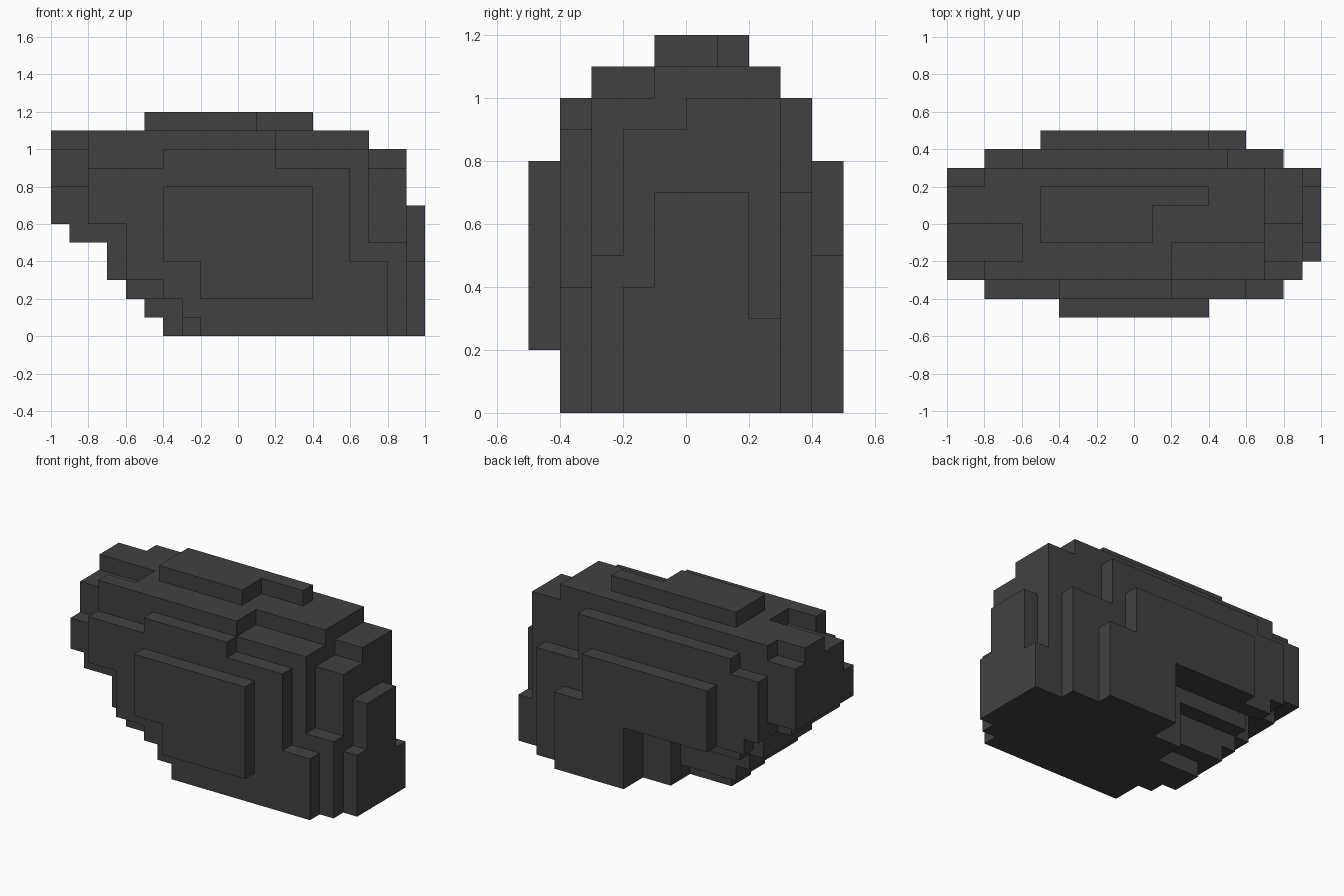
import bpy
import bmesh
from mathutils import Vector

cube = bpy.data.objects.get("Cube")
if cube:
    bpy.data.objects.remove(cube, do_unlink=True)

U = 0.1  # block size

# Dark grey stone
stone = bpy.data.materials.new("dark_grey_stone")
stone.use_nodes = True
COLOR = (0.053, 0.053, 0.053, 1.0)
stone.diffuse_color = COLOR
bsdf = next(n for n in stone.node_tree.nodes if n.type == 'BSDF_PRINCIPLED')
bsdf.inputs["Base Color"].default_value = COLOR
bsdf.inputs["Roughness"].default_value = 0.9

# Shared underside of the overhanging end: (start x, height) steps
OVERHANG = [(-10, 6), (-9, 5), (-7, 3), (-6, 2)]

# One slab per block of depth, front to back:
# (y, end x, top steps, underside steps), in blocks
SLABS = [
    (-5, 4, [(-4, 8)], [(-4, 4), (-2, 2)]),
    (-4, 8, [(-8, 9), (-4, 10), (2, 9), (6, 4)],
     [(-8, 6), (-6, 3), (-4, 2), (-3, 1), (-2, 0)]),
    (-3, 9, [(-10, 8), (-8, 11), (2, 10), (7, 5)], OVERHANG + [(-3, 1), (-2, 0)]),
    (-2, 10, [(-10, 10), (-6, 11), (2, 10), (7, 9), (9, 4)], OVERHANG + [(-3, 0)]),
    (-1, 10, [(-10, 10), (-6, 11), (-5, 12), (1, 11), (7, 9), (9, 7)],
     OVERHANG + [(-5, 1), (-4, 0)]),
    (0, 10, [(-10, 11), (-5, 12), (1, 11), (7, 10), (9, 7)],
     OVERHANG + [(-5, 1), (-4, 0)]),
    (1, 10, [(-10, 11), (-5, 12), (4, 11), (7, 10), (9, 7)],
     OVERHANG + [(-5, 1), (-1, 0)]),
    (2, 10, [(-10, 10), (-8, 11), (7, 10), (9, 3)],
     [(-10, 6), (-8, 5), (-6, 3), (-1, 0)]),
    (3, 8, [(-8, 9), (-6, 10), (5, 7)], [(-8, 5), (-7, 4), (1, 0)]),
    (4, 6, [(-5, 8), (4, 5)], [(-5, 4), (1, 0)]),
]


def step_at(steps, x):
    """Height of the last step that starts at or before x."""
    return [h for start, h in steps if start <= x][-1]


# Fill the blocks of every slab
blocks = set()
for y, x_end, tops, unders in SLABS:
    for x in range(tops[0][0], x_end):
        for z in range(step_at(unders, x), step_at(tops, x)):
            blocks.add((x, y, z))

# Outer skin: one quad for each block side with no neighbour
bm = bmesh.new()
verts = {}


def corner(p):
    key = tuple(round(c) for c in p)
    if key not in verts:
        verts[key] = bm.verts.new(Vector(key) * U)
    return verts[key]


AXES = [Vector((1, 0, 0)), Vector((0, 1, 0)), Vector((0, 0, 1))]
for b in sorted(blocks):
    base = Vector(b)
    for i in range(3):
        n, s, t = AXES[i], AXES[(i + 1) % 3], AXES[(i + 2) % 3]
        for side in (-1, 1):
            if tuple(int(c) for c in base + n * side) in blocks:
                continue
            o = base + n if side > 0 else base
            quad = [o, o + s, o + s + t, o + t]
            if side < 0:
                quad.reverse()
            bm.faces.new([corner(p) for p in quad])

# Merge coplanar quads into clean flat faces
bmesh.ops.dissolve_limit(bm, angle_limit=0.01, verts=bm.verts[:], edges=bm.edges[:])

mesh = bpy.data.meshes.new("boulder")
bm.to_mesh(mesh)
bm.free()
mesh.materials.append(stone)
boulder = bpy.data.objects.new("boulder", mesh)
bpy.context.collection.objects.link(boulder)
